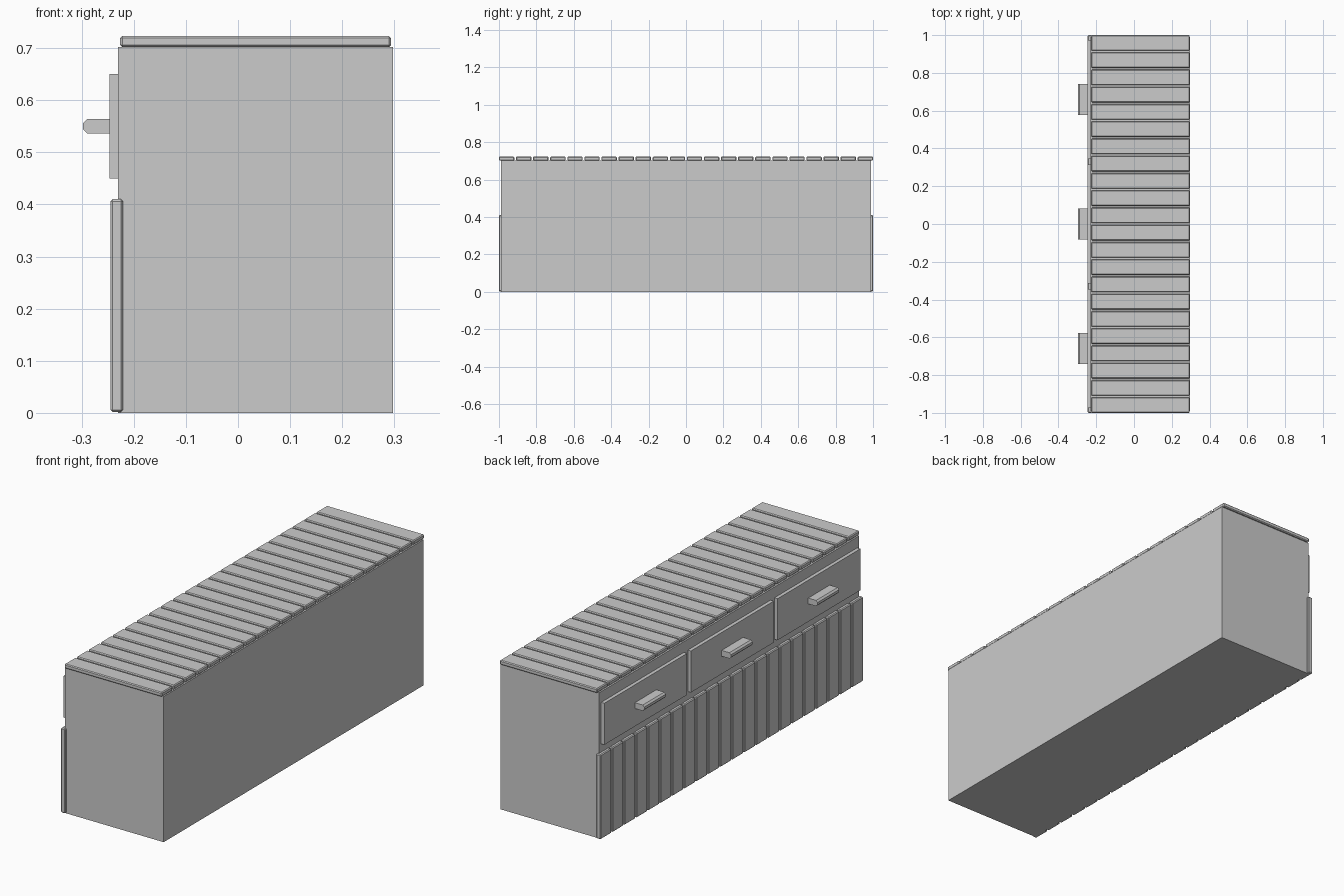
import bpy, bmesh

if "Cube" in bpy.data.objects:
    bpy.data.objects.remove(bpy.data.objects["Cube"])

def prism(name, profile, y0, y1):
    """Extrude an x-z profile along y."""
    bm = bmesh.new()
    face = bm.faces.new([bm.verts.new((x, y0, z)) for x, z in profile])
    ext = bmesh.ops.extrude_face_region(bm, geom=[face])
    verts = [g for g in ext["geom"] if isinstance(g, bmesh.types.BMVert)]
    bmesh.ops.translate(bm, verts=verts, vec=(0, y1 - y0, 0))
    bmesh.ops.recalc_face_normals(bm, faces=bm.faces)
    mesh = bpy.data.meshes.new(name)
    bm.to_mesh(mesh)
    bm.free()
    obj = bpy.data.objects.new(name, mesh)
    bpy.context.collection.objects.link(obj)
    return obj

def box(name, x, y, z, bevel=0):
    """Box from (min, max) pairs, optionally chamfered."""
    obj = prism(name, [(x[0], z[0]), (x[1], z[0]), (x[1], z[1]), (x[0], z[1])], *y)
    if bevel:
        mod = obj.modifiers.new("chamfer", "BEVEL")
        mod.width = bevel
        mod.segments = 1
    return obj

# Cabinet carcass
box("cabinet_body", (-0.23, 0.297), (-0.99, 0.99), (0, 0.702))

# Top planks and lower front planks share the same spacing
COUNT, WIDTH = 22, 0.082
pitch = (2 - WIDTH) / (COUNT - 1)
for i in range(COUNT):
    y = (-1 + i * pitch, -1 + i * pitch + WIDTH)
    box(f"top_plank_{i + 1}", (-0.226, 0.294), y, (0.702, 0.723), 0.004)
    box(f"front_plank_{i + 1}", (-0.245, -0.221), y, (0.002, 0.41), 0.004)

# Three drawers, each with a chamfered pull
X0, X1, Z0, Z1, C = -0.297, -0.245, 0.536, 0.564, 0.008
pull = [(X1, Z0), (X1, Z1), (X0 + C, Z1), (X0, Z1 - C), (X0, Z0 + C), (X0 + C, Z0)]
for i, yc in enumerate((-0.66, 0, 0.66)):
    box(f"drawer_front_{i + 1}", (-0.247, -0.229), (yc - 0.315, yc + 0.315), (0.45, 0.65))
    prism(f"drawer_pull_{i + 1}", pull, yc - 0.082, yc + 0.082)
